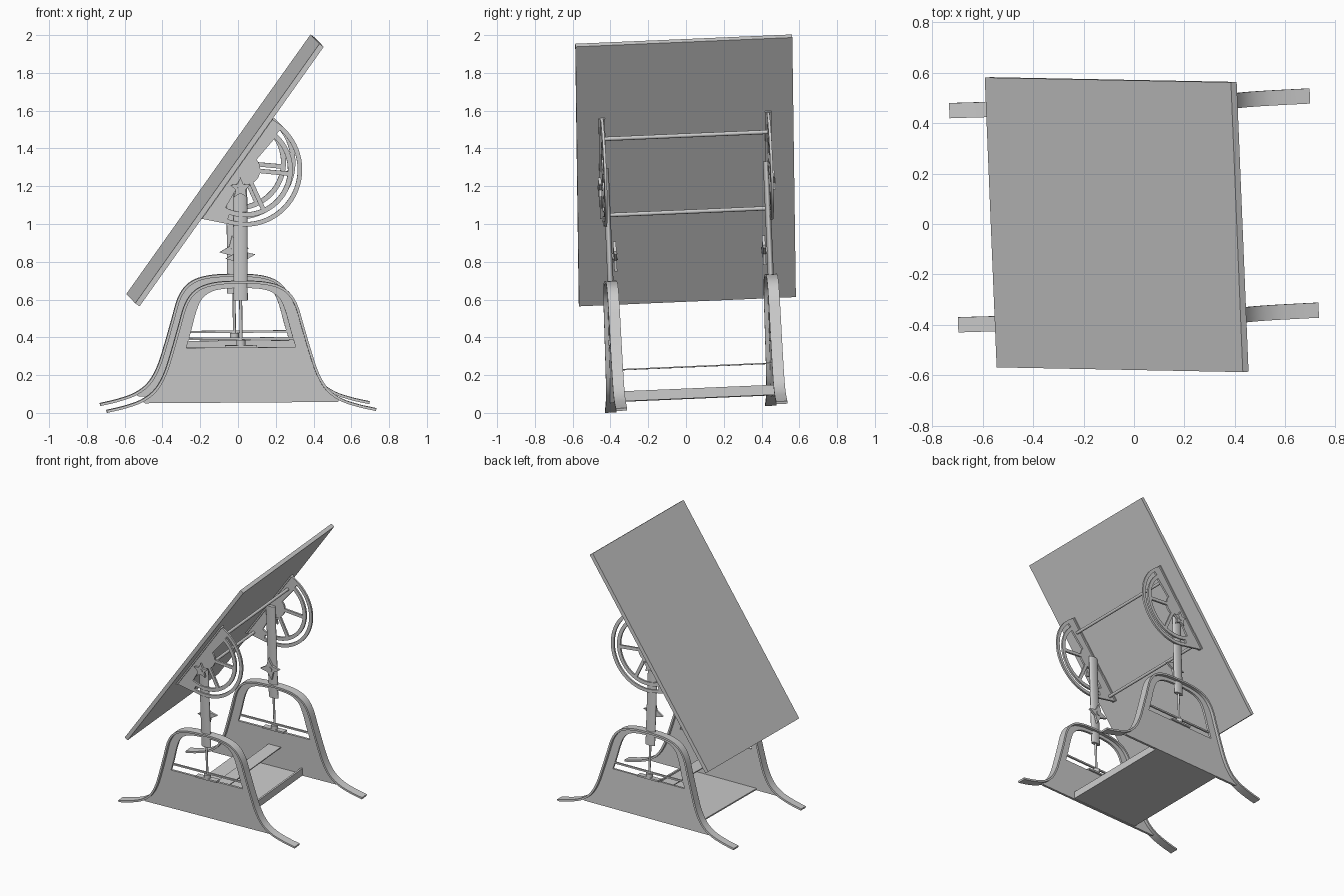
import bpy, bmesh, math
from mathutils import Matrix, Vector

if "Cube" in bpy.data.objects:
    bpy.data.objects.remove(bpy.data.objects["Cube"])

# The whole table stands slightly askew: every part is built square, then moved by FRAME
R = lambda deg, ax: Matrix.Rotation(math.radians(deg), 4, ax)
FRAME = Matrix.Translation((0, 0.054, 0.03)) @ R(2.35, 'Z') @ R(2.45, 'X') @ R(-0.4, 'Y')
TILT = math.radians(54.3)
D = Vector((math.cos(TILT), math.sin(TILT)))      # along the board (x, z)
W = Vector((math.sin(TILT), -math.cos(TILT)))     # away from its underside
FOOT = Vector((-0.010, 1.304))                    # quadrant origin on the underside
LEG_Y = 0.425


def sw(s, w):
    return FOOT + D * s + W * w


def finish(name, mesh):
    mesh.transform(FRAME)
    ob = bpy.data.objects.new(name, mesh)
    bpy.context.collection.objects.link(ob)
    bpy.ops.object.select_all(action='DESELECT')
    ob.select_set(True)
    bpy.context.view_layer.objects.active = ob
    bpy.ops.object.shade_smooth_by_angle(angle=math.radians(30))
    return ob


def plate(name, loops, y, thick):
    """Flat outline in x/z (first loop) with holes (other loops), thick along y."""
    cu = bpy.data.curves.new(name, 'CURVE')
    cu.dimensions, cu.fill_mode, cu.extrude = '2D', 'BOTH', thick / 2
    for pts in loops:
        sp = cu.splines.new('POLY')
        sp.points.add(len(pts) - 1)
        for p, q in zip(sp.points, pts):
            p.co = (q[0], q[1], 0, 1)
        sp.use_cyclic_u = True
    tmp = bpy.data.objects.new(name + "_outline", cu)
    bpy.context.collection.objects.link(tmp)
    dg = bpy.context.evaluated_depsgraph_get()
    mesh = bpy.data.meshes.new_from_object(tmp.evaluated_get(dg))
    bpy.data.objects.remove(tmp)
    mesh.transform(Matrix.Translation((0, y, 0)) @ R(90, 'X'))
    return finish(name, mesh)


def box(name, x, y, z):
    return plate(name, [[(x[0], z[0]), (x[1], z[0]), (x[1], z[1]), (x[0], z[1])]],
                 (y[0] + y[1]) / 2, y[1] - y[0])


def rod(name, a, b, r, squash=1.0, seg=16):
    a, b = Vector(a), Vector(b)
    bm = bmesh.new()
    bmesh.ops.create_cone(bm, cap_ends=True, segments=seg, radius1=r, radius2=r,
                          depth=(b - a).length)
    rot = (b - a).to_track_quat('Z', 'Y').to_matrix().to_4x4()
    bm.transform(Matrix.Translation((a + b) / 2) @ rot @ Matrix.Diagonal((1, squash, 1, 1)))
    mesh = bpy.data.meshes.new(name)
    bm.to_mesh(mesh)
    bm.free()
    return finish(name, mesh)


def smooth(pts, n=6):
    """Catmull-Rom through the points."""
    P = [Vector(p) for p in pts]
    P = [2 * P[0] - P[1]] + P + [2 * P[-1] - P[-2]]
    out = []
    for i in range(1, len(P) - 2):
        a, b, c, d = P[i - 1:i + 3]
        for k in range(n):
            t = k / n
            out.append(0.5 * (2 * b + (c - a) * t + (2 * a - 5 * b + 4 * c - d) * t * t
                              + (3 * b - a - 3 * c + d) * t ** 3))
    return out + [P[-2]]


def arch(half):
    """Half profile from foot to crown, mirrored and smoothed left to right."""
    return smooth([(-x, z) for x, z in half] + [p for p in half[::-1][1:]])


def inset(path, dist):
    out = []
    for i, p in enumerate(path):
        t = (path[min(i + 1, len(path) - 1)] - path[max(i - 1, 0)]).normalized()
        out.append(p + Vector((t.y, -t.x)) * dist)
    return out


def arc(r, a0, a1, n=40):
    """Arc about the quadrant centre, angles in degrees from the board direction."""
    return [sw(r * math.cos(t), 0.045 + r * math.sin(t))
            for t in (math.radians(a0 + (a1 - a0) * i / n) for i in range(n + 1))]


def star(c, n, r, inner, turn):
    return [(c[0] + k * math.cos(t), c[1] + k * math.sin(t))
            for i in range(2 * n)
            for k, t in [(inner if i % 2 else r, math.radians(turn) + math.pi * i / n)]]


OUTER = arch([(.715, .008), (.62, .03), (.53, .062), (.46, .115), (.41, .2), (.37, .32),
              (.335, .44), (.295, .57), (.235, .645), (.14, .68), (0, .688)])
WINDOW = arch([(.29, .335), (.265, .42), (.235, .53), (.2, .60), (.13, .64), (0, .65)])

for side, tag in ((-1, "front"), (1, "back")):
    y = side * LEG_Y
    # leg frame: wide curved rim, thin web and panel with a window
    plate(tag + "_leg_rim", [OUTER + inset(OUTER, 0.014)[::-1]], y, 0.06)
    web = [p for p in inset(OUTER, 0.007) if p.y > 0.052]
    plate(tag + "_leg_panel", [web + [Vector((.51, .043)), Vector((-.51, .043))], WINDOW],
          y, 0.016)
    box(tag + "_window_bar", (-.275, .275), (y - .006, y + .006), (.376, .388))

    # lifting screw, its seat and the sliding post
    rod(tag + "_lift_screw", (0, y, .34), (0, y, .62), 0.008)
    box(tag + "_screw_seat", (-.085, .085), (y - .02, y + .02), (.335, .347))
    rod(tag + "_screw_collar", (0, y, .345), (0, y, .375), 0.024)
    rod(tag + "_post", (0, y, .585), (0, y, 1.285), 0.0375, squash=0.42, seg=32)

    # star hand knobs: height lock on the inside, tilt lock on the outside
    yk = y - side * 0.03
    plate(tag + "_height_knob", [star((0, .815), 4, .08, .033, 8)], yk, 0.016)
    rod(tag + "_height_bolt", (0, y, .815), (0, yk - side * .014, .815), 0.018)
    yt = y + side * 0.034
    plate(tag + "_tilt_knob", [star((0, 1.18), 5, .056, .027, 90)], yt, 0.016)
    rod(tag + "_tilt_bolt", (0, y, 1.18), (0, yt + side * .012, 1.18), 0.015)

    # tilting quadrant with curved slot and spoked openings
    outline = arc(0.302, -7, 150, 60) + [sw(-.345, .008), sw(-.345, 0), sw(.302, 0)]
    loops = [outline, arc(.278, 6, 164, 60) + arc(.252, 164, 6, 60)]
    for a0, a1 in ((0, 60), (60, 120), (120, 180)):
        e0, e1 = (8 if a0 == 0 else 3), (8 if a1 == 180 else 3)
        loops.append(arc(.226, a0 + e0, a1 - e1, 20)
                     + arc(.08, a1 - e1 - 5, a0 + e0 + 5, 12))
    yq = y + side * 0.016
    plate(tag + "_quadrant", loops, yq, 0.014)
    plate(tag + "_quadrant_rail",
          [[sw(-.345, 0), sw(.302, 0), sw(.302, .01), sw(-.345, .01)]], yq, 0.034)

# rods joining the two quadrants
for s, tag in ((.195, "upper"), (-.30, "lower")):
    p = sw(s, .04)
    rod(tag + "_cross_rod", (p.x, -.438, p.y), (p.x, .438, p.y), 0.011)

# tilted drawing board
plate("drawing_board", [[sw(-.9125, -.028), sw(.7725, -.028), sw(.7725, 0), sw(-.9125, 0)]],
      0, 1.15)

# shelf, its lip and the narrow stretcher plank between the legs
IN = (-LEG_Y + .006, LEG_Y - .006)
box("base_shelf", (-.34, .22), IN, (.047, .057))
box("shelf_lip", (.208, .222), IN, (.047, .10))
box("stretcher_plank", (-.05, .05), IN, (.212, .219))
